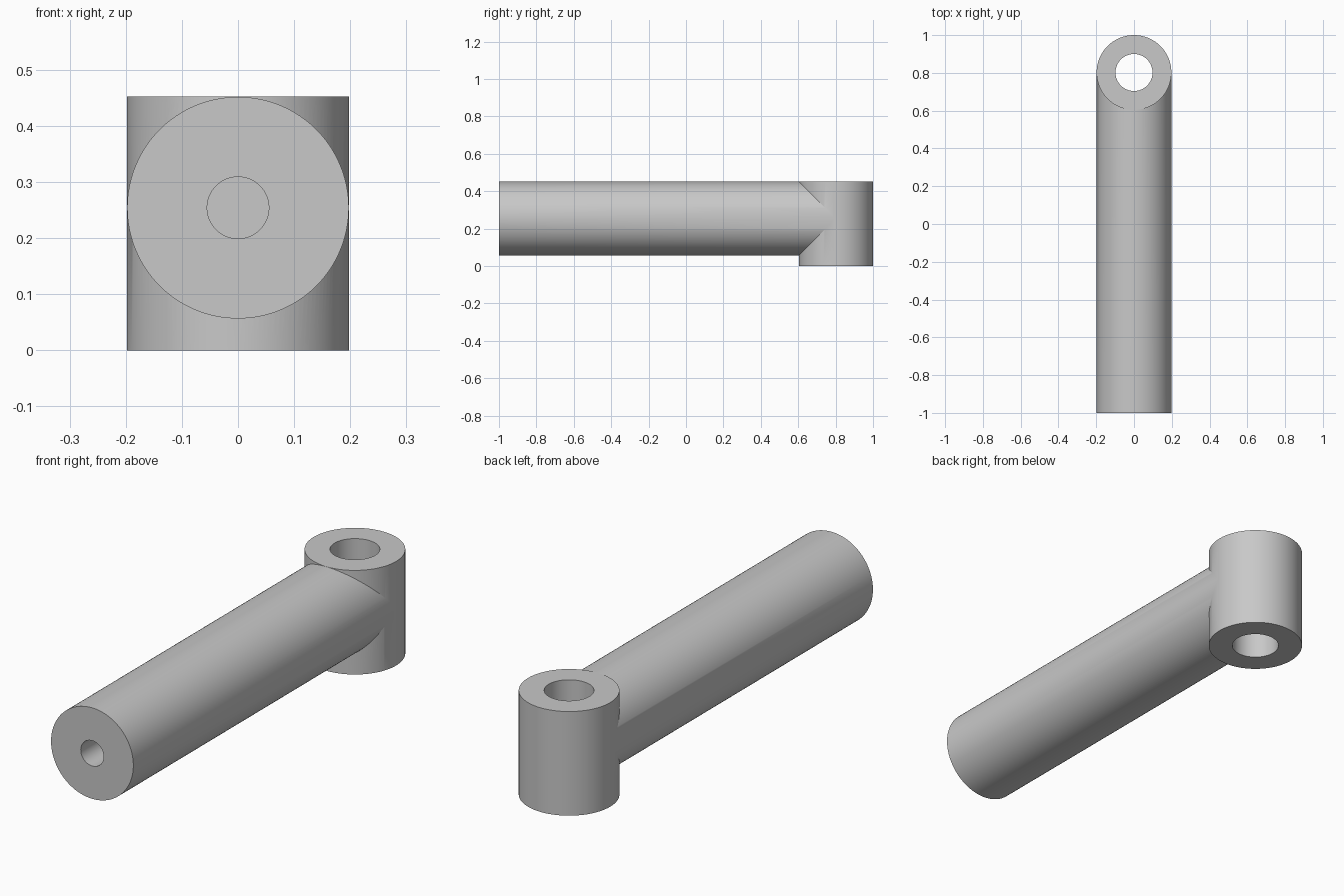
import bpy
import math

if "Cube" in bpy.data.objects:
    bpy.data.objects.remove(bpy.data.objects["Cube"], do_unlink=True)

EYE_Y, EYE_R, HEIGHT = 0.802, 0.198, 0.452
ROD_R = 0.1975
ROD_Z = HEIGHT - EYE_R

steel = bpy.data.materials.new("plain_grey")
steel.use_nodes = True
grey = (0.58, 0.58, 0.58, 1)
steel.diffuse_color = grey
steel.node_tree.nodes["Principled BSDF"].inputs["Base Color"].default_value = grey


def upright(name, radius, z0, z1, sides=128):
    """Cylinder along z at the eye centre."""
    bpy.ops.mesh.primitive_cylinder_add(
        vertices=sides, radius=radius, depth=z1 - z0,
        location=(0, EYE_Y, (z0 + z1) / 2))
    return finish(name)


def lengthwise(name, radius, y0, y1, sides=128):
    """Cylinder along y at the rod height."""
    bpy.ops.mesh.primitive_cylinder_add(
        vertices=sides, radius=radius, depth=y1 - y0,
        location=(0, (y0 + y1) / 2, ROD_Z), rotation=(math.pi / 2, 0, 0))
    return finish(name)


def finish(name):
    obj = bpy.context.object
    obj.name = name
    obj.data.materials.append(steel)
    return obj


def combine(target, tool, operation):
    """Apply a boolean and discard the tool."""
    mod = target.modifiers.new(operation.lower(), 'BOOLEAN')
    mod.operation = operation
    mod.solver = 'EXACT'
    mod.object = tool
    bpy.context.view_layer.objects.active = target
    bpy.ops.object.modifier_apply(modifier=mod.name)
    bpy.data.objects.remove(tool, do_unlink=True)


# Upright eye joined to the long round rod
body = upright("rod_with_eye", EYE_R, 0, HEIGHT)
combine(body, lengthwise("rod", ROD_R, -1, EYE_Y), 'UNION')

# Through bore in the eye, blind hole in the rod's front end
combine(body, upright("eye_bore", 0.098, -0.1, HEIGHT + 0.1), 'DIFFERENCE')
combine(body, lengthwise("end_hole", 0.055, -1.1, -0.5, 64), 'DIFFERENCE')

# Smooth round walls with crisp rims
bpy.ops.object.select_all(action='DESELECT')
body.select_set(True)
bpy.context.view_layer.objects.active = body
bpy.ops.object.shade_smooth_by_angle(angle=math.radians(25))
